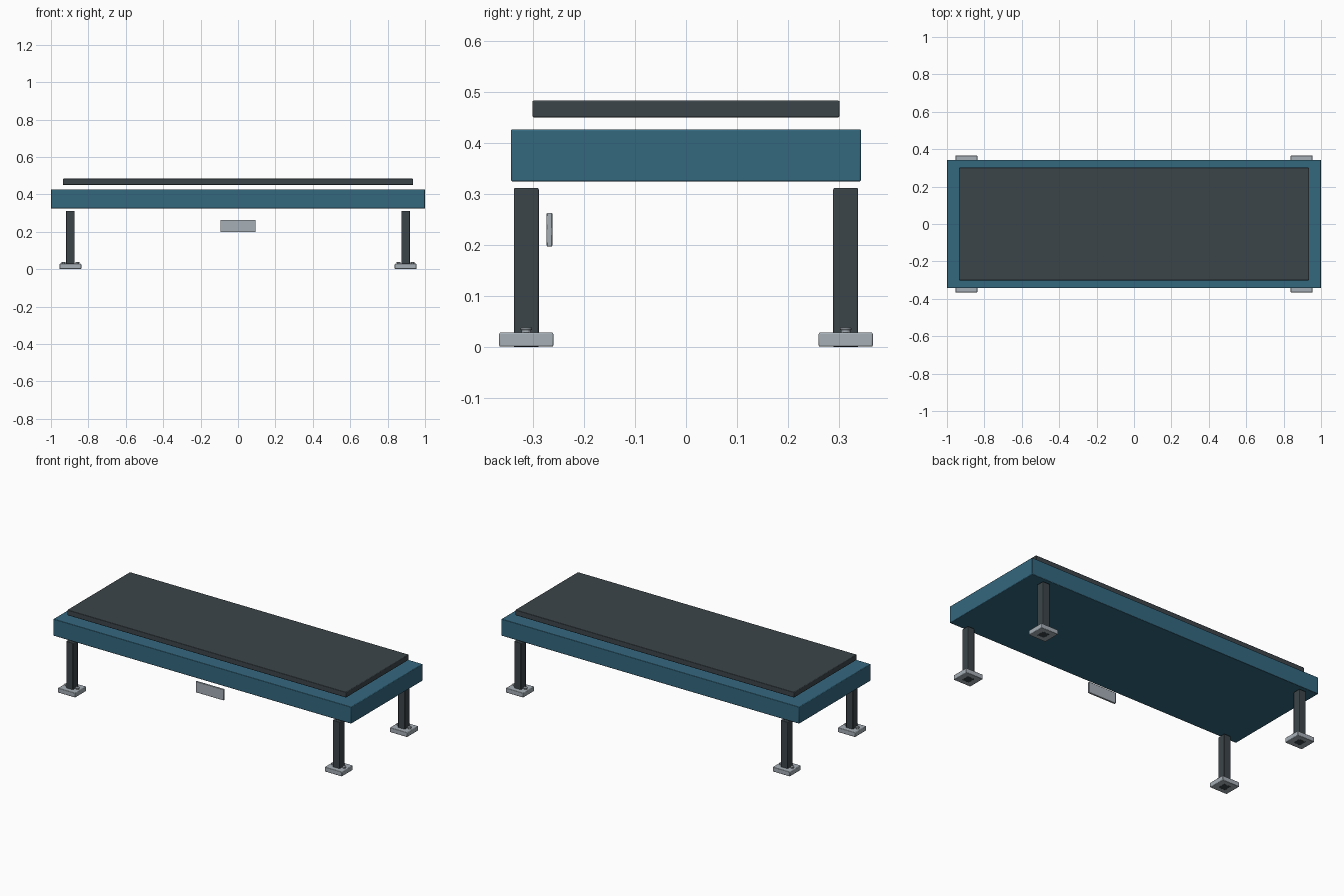
import bpy
import math

if "Cube" in bpy.data.objects:
    bpy.data.objects.remove(bpy.data.objects["Cube"])


def material(name, rgb):
    m = bpy.data.materials.new(name)
    m.diffuse_color = (*rgb, 1.0)
    m.use_nodes = True
    m.node_tree.nodes["Principled BSDF"].inputs["Base Color"].default_value = m.diffuse_color
    return m


TEAL = material("teal paint", (0.034, 0.138, 0.212))
DARK = material("charcoal", (0.045, 0.060, 0.068))
GREY = material("light grey metal", (0.38, 0.43, 0.47))


def finish(ob, name, mat, bevel):
    """Name, colour and soften the edges of a part."""
    ob.name = name
    ob.data.materials.append(mat)
    bpy.ops.object.transform_apply(location=False, rotation=False, scale=True)
    if bevel:
        mod = ob.modifiers.new("soft edges", "BEVEL")
        mod.width = bevel
        mod.segments = 2
        mod.limit_method = "ANGLE"
        bpy.ops.object.shade_smooth_by_angle(angle=math.radians(35))
    return ob


def box(name, centre, size, mat, bevel=0.003):
    bpy.ops.mesh.primitive_cube_add(size=1, location=centre)
    bpy.context.object.scale = size
    return finish(bpy.context.object, name, mat, bevel)


def cylinder(name, centre, radius, height, mat, bevel=0.0):
    bpy.ops.mesh.primitive_cylinder_add(vertices=16, radius=radius,
                                        depth=height, location=centre)
    return finish(bpy.context.object, name, mat, bevel)


# Thick deck with a floating pad above it
box("deck", (0, 0, 0.376), (2.0, 0.686, 0.102), TEAL)
box("pad", (0, 0, 0.467), (1.873, 0.602, 0.033), DARK)

# Small plate hanging under the front edge
box("front_plate", (0, -0.2675, 0.2305), (0.187, 0.011, 0.066), GREY, 0.002)

# Four legs, each with a foot and two bolts
for sx, side in ((-1, "left"), (1, "right")):
    for sy, end in ((-1, "front"), (1, "back")):
        tag = f"{end}_{side}"
        x, y = sx * 0.896, sy * 0.313
        box(f"leg_{tag}", (x, y, 0.156), (0.046, 0.049, 0.312), DARK)
        box(f"foot_{tag}", (x, y, 0.0150), (0.116, 0.106, 0.028), GREY)
        for bx, where in ((-0.037, "a"), (0.037, "b")):
            cylinder(f"bolt_shank_{tag}_{where}", (x + bx, y, 0.030),
                     0.0095, 0.010, GREY)
            cylinder(f"bolt_head_{tag}_{where}", (x + bx, y, 0.0362),
                     0.011, 0.005, GREY, 0.001)
